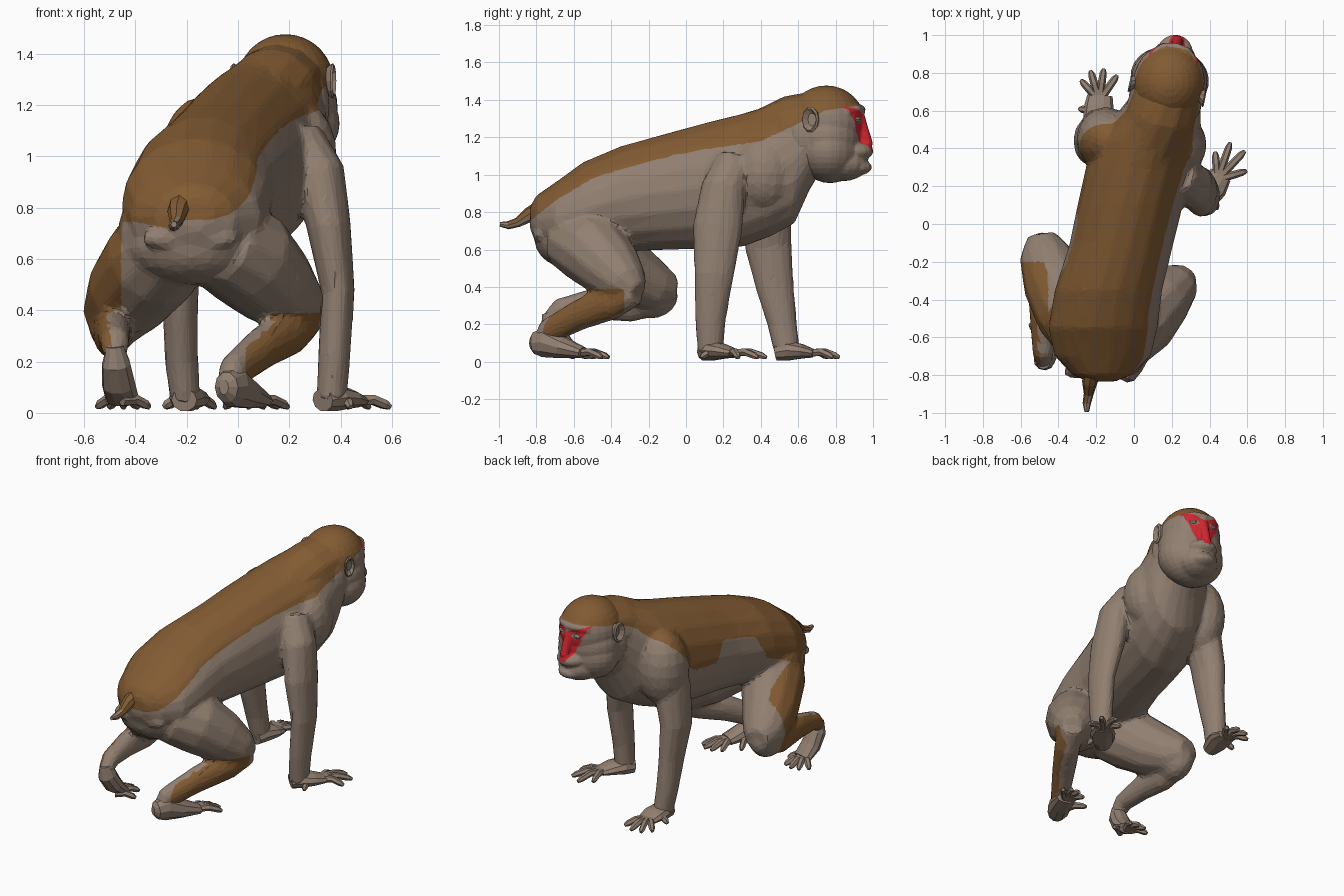
import bpy, bmesh, math
from mathutils import Vector, Matrix

if "Cube" in bpy.data.objects:
    bpy.data.objects.remove(bpy.data.objects["Cube"])

def material(name, rgb):
    m = bpy.data.materials.new(name)
    m.diffuse_color = (*rgb, 1)
    m.use_nodes = True
    m.node_tree.nodes["Principled BSDF"].inputs["Base Color"].default_value = m.diffuse_color
    return m

MATS = [material("grey_fur", (0.285, 0.213, 0.165)),
        material("brown_fur", (0.225, 0.105, 0.033)),
        material("red_face", (0.62, 0.02, 0.03))]
X, Y, Z = Vector((1, 0, 0)), Vector((0, 1, 0)), Vector((0, 0, 1))

def tube(bm, pts, ref=Z, n=12, upright=False):
    """Loft of ellipses: each point is x, y, z, side radius, (ref radius)."""
    rings = []
    for i, p in enumerate(pts):
        a, b = pts[max(i - 1, 0)], pts[min(i + 1, len(pts) - 1)]
        t = (Vector(b[:3]) - Vector(a[:3])).normalized()
        s = X if upright else t.cross(ref).normalized()
        u = Z if upright else s.cross(t).normalized()
        ring = []
        for k in range(n):
            g = 2 * math.pi * k / n
            ring.append(bm.verts.new(Vector(p[:3]) + s * p[3] * math.cos(g) + u * p[-1] * math.sin(g)))
        rings.append(ring)
    for r, q in zip(rings, rings[1:]):
        for k in range(n):
            bm.faces.new((r[k], r[(k + 1) % n], q[(k + 1) % n], q[k]))
    bm.faces.new(rings[0][::-1])
    bm.faces.new(rings[-1])

def ball(bm, c, r, turn=0.0, seg=16):
    m = Matrix.Translation(c) @ Matrix.Rotation(turn, 4, 'Z') @ Matrix.Diagonal((*r, 1))
    bmesh.ops.create_uvsphere(bm, u_segments=seg, v_segments=max(6, seg * 2 // 3), radius=1, matrix=m)

def finish(name, bm, rule=None, voxel=0, ratio=1, soft=5):
    bmesh.ops.recalc_face_normals(bm, faces=bm.faces)
    me = bpy.data.meshes.new(name)
    bm.to_mesh(me)
    bm.free()
    ob = bpy.data.objects.new(name, me)
    bpy.context.collection.objects.link(ob)
    if voxel:   # fuse the volumes, soften the joins, then facet
        r = ob.modifiers.new("fuse", 'REMESH')
        r.mode, r.voxel_size = 'VOXEL', voxel
        s = ob.modifiers.new("soften", 'SMOOTH')
        s.factor, s.iterations = 0.5, soft
        d = ob.modifiers.new("facet", 'DECIMATE')
        d.ratio = ratio
        ev = ob.evaluated_get(bpy.context.evaluated_depsgraph_get())
        new = bpy.data.meshes.new_from_object(ev)
        ob.modifiers.clear()
        ob.data = me = new
        # cut the faces along the colour borders
        bm = bmesh.new()
        bm.from_mesh(me)
        for _ in range(3):
            bm.normal_update()
            tag = {v: rule(v.co, v.normal) for v in bm.verts}
            cut = [e for e in bm.edges if tag[e.verts[0]] != tag[e.verts[1]] and e.calc_length() > .009]
            bmesh.ops.subdivide_edges(bm, edges=cut, cuts=1)
            bmesh.ops.triangulate(bm, faces=[f for f in bm.faces if len(f.verts) > 3])
        bm.to_mesh(me)
        bm.free()
    me.materials.clear()
    for m in MATS:
        me.materials.append(m)
    for f in me.polygons:
        f.use_smooth = False
        f.material_index = rule(f.center, f.normal) if rule else 0
    return ob

# ---- colour rules
def interp(y, pts):
    for (a, p), (b, q) in zip(pts, pts[1:]):
        if y <= b:
            return p + (q - p) * max(0, (y - a) / (b - a))
    return pts[-1][1]

EDGE = [(-.85, .74), (-.7, .86), (-.5, .98), (-.25, 1.06), (0, 1.12), (.4, 1.18), (.55, 1.25), (.75, 1.345), (1, 1.38)]
DROP = [(-.8, .05), (-.5, .24), (-.3, .22), (-.22, .08), (.02, .08), (.1, .22), (.28, .24), (.42, .12), (.6, 0)]

def fur(c, n):
    z = interp(c.y, EDGE)
    if c.x < -.08 + .2 * c.y:                       # left flank is browner
        z -= interp(c.y, DROP)
    if c.z > z:
        return 1
    if c.x < -.455 and n.x < -.4 and c.y < -.2:     # outer left thigh
        return 1
    if c.x > .03 and c.y < -.33 and c.z < .39 and n.x * .86 - n.y * .5 > .45:
        return 1                                    # outer right shin
    return 0

YAW = -0.2
FWD = Vector((math.sin(-YAW), math.cos(YAW), 0))
SIDE = Vector((math.cos(YAW), -math.sin(-YAW), 0))
HEAD = Vector((.185, .75, 0))

def at(u, v, z):
    """Head coordinates: sideways, forward, height."""
    return HEAD + SIDE * u + FWD * v + Z * z

def face_rule(c, n):
    d = c - HEAD
    u, v = abs(d.dot(SIDE)), d.dot(FWD)
    eye = ((u - .064) / .03) ** 2 + ((c.z - 1.293) / .016) ** 2 < 1
    if v > .1 and 1.125 < c.z < 1.315 + .4 * u and u < .025 + (c.z - 1.125) * .46 and not eye:
        return 2
    return fur(c, n)

# ---- body with limbs
bm = bmesh.new()
tube(bm, [(-.17, -.835, .77, .07, .06), (-.17, -.80, .76, .155, .13), (-.165, -.70, .76, .255, .2),
          (-.165, -.55, .81, .29, .26), (-.135, -.35, .87, .285, .285), (-.065, -.1, .91, .275, .315),
          (-.02, .1, .94, .28, .34), (.03, .3, .97, .285, .36), (.08, .45, 1.02, .275, .355),
          (.13, .58, 1.08, .225, .345), (.16, .66, 1.18, .19, .265), (.18, .74, 1.24, .17, .19)], n=18, upright=True)
tube(bm, [(.08, .42, 1.17, .18), (.14, .58, 1.24, .19), (.185, .74, 1.275, .18)])      # nape
ball(bm, (.25, .42, 1.01), (.135, .16, .2))                                            # right chest
ball(bm, (-.15, .45, .98), (.155, .17, .25))                                           # left shoulder
# right arm, left arm
tube(bm, [(.23, .26, 1.06, .11), (.32, .2, .93, .1, .12), (.355, .17, .72, .087, .135),
          (.39, .15, .47, .066, .108), (.375, .13, .22, .064, .083), (.365, .13, .05, .06, .07)], Y)
tube(bm, [(-.08, .4, 1.02, .13), (-.2, .43, .85, .11, .13), (-.235, .44, .62, .087, .128),
          (-.225, .475, .4, .07, .103), (-.22, .515, .2, .066, .08), (-.205, .54, .05, .06, .07)], Y)
# buttocks and left hip
ball(bm, (-.18, -.62, .65), (.25, .19, .15), 0, 20)
ball(bm, (-.29, -.53, .7), (.18, .2, .2))
# thighs
tube(bm, [(-.08, -.62, .67, .18), (.04, -.5, .6, .2), (.15, -.39, .49, .168), (.24, -.31, .41, .118), (.28, -.26, .37, .06)])
tube(bm, [(-.24, -.6, .69, .18), (-.33, -.46, .59, .2), (-.42, -.3, .47, .175), (-.475, -.15, .39, .135), (-.49, -.055, .38, .075)])
ball(bm, (-.485, -.19, .355), (.1, .15, .125))
# shins
tube(bm, [(.27, -.27, .37, .07), (.2, -.4, .32, .082, .098), (.09, -.57, .25, .072, .083), (-.02, -.74, .16, .057, .07),
          (-.035, -.77, .11, .05)])
tube(bm, [(-.49, -.12, .34, .08), (-.49, -.3, .31, .077, .1), (-.485, -.5, .31, .067, .083), (-.48, -.68, .28, .058),
          (-.48, -.73, .22, .047)])
# seat pads
for x in (-.29, -.09):
    ball(bm, (x, -.785, .68), (.09, .035, .04))
finish("body", bm, fur, .014, .07, 8)

# ---- head
bm = bmesh.new()
ball(bm, at(0, 0, 1.285), (.19, .205, .192), YAW, 24)           # skull
ball(bm, at(0, .02, 1.13), (.21, .17, .175), YAW, 24)           # cheeks and jaw
ball(bm, at(0, .01, 1.2), (.203, .185, .17), YAW, 24)           # temples
ball(bm, at(0, -.1, 1.2), (.195, .15, .22), YAW, 24)            # nape
ball(bm, at(0, .09, 1.06), (.135, .14, .095), YAW)              # jaw
ball(bm, at(0, .152, 1.125), (.1, .105, .055), YAW)             # upper lip
ball(bm, at(0, .145, 1.04), (.09, .105, .048), YAW)             # lower lip
tube(bm, [(*at(0, .17, 1.35), .03), (*at(0, .2, 1.25), .028), (*at(0, .225, 1.165), .03), (*at(0, .22, 1.14), .026)], X)
tube(bm, [(*at(-.12, .13, 1.335), .022), (*at(-.06, .178, 1.35), .024), (*at(0, .19, 1.345), .024),
          (*at(.06, .178, 1.35), .024), (*at(.12, .13, 1.335), .022)])
finish("head", bm, face_rule, .0095, .13, 3)

# ---- eyes and ears
for s, side in ((-1, "left"), (1, "right")):
    bm = bmesh.new()
    ball(bm, at(s * .064, .174, 1.295), (.029, .026, .017), YAW, 10)
    finish(side + "_eye", bm)
    bm = bmesh.new()
    n = 10
    rows = []
    for out, r in ((-.03, .6), (.012, 1), (.02, .85), (.0, .5)):    # cupped ear profile
        rows.append([bm.verts.new(at(s * (.185 + out), -.04 - out * .6 + .045 * r * math.cos(k * math.tau / n),
                                     1.295 + .07 * r * math.sin(k * math.tau / n))) for k in range(n)])
    for a, b in zip(rows, rows[1:]):
        for k in range(n):
            bm.faces.new((a[k], a[(k + 1) % n], b[(k + 1) % n], b[k]))
    bm.faces.new(rows[-1])
    bm.faces.new(rows[0][::-1])
    finish(side + "_ear", bm)

# ---- tail
bm = bmesh.new()
tube(bm, [(-.22, -.77, .82, .05), (-.235, -.84, .785, .04), (-.24, -.9, .745, .026), (-.25, -.95, .73, .022),
          (-.25, -.995, .735, .012)], n=8)
finish("tail", bm, lambda c, n: 1 if c.y > -.93 and n.z > .2 else 0)

# ---- hands and feet: a flat palm with bent digits
def paw(name, palm, tips, r=.021):
    bm = bmesh.new()
    tube(bm, palm, n=10)
    a, b = Vector(palm[-3][:3]), Vector(palm[-1][:3])
    for i, (x, y) in enumerate(tips):
        tip = Vector((x, y, .022))
        root = a.lerp(b, .35 if i == 0 else .8)
        root = root + (tip - root) * .12
        root.z = .048
        mid = root.lerp(tip, .5)
        mid.z = .052
        end = root.lerp(tip, .85)
        end.z = .033
        tube(bm, [(*root, r * 1.1), (*mid, r), (*end, r * .9), (*tip, r * .5)], n=6)
    finish(name, bm)

paw("right_hand", [(.33, .09, .05, .05, .045), (.37, .14, .06, .075, .055), (.42, .2, .055, .078, .04),
                   (.46, .26, .045, .06, .024)],
    [(.44, .08), (.595, .28), (.585, .385), (.51, .43), (.43, .38)])
paw("left_hand", [(-.21, .48, .05, .05, .045), (-.2, .55, .06, .07, .055), (-.185, .62, .055, .078, .04),
                  (-.18, .68, .045, .067, .024)],
    [(-.29, .61), (-.28, .76), (-.23, .81), (-.16, .82), (-.09, .785)])
paw("right_foot", [(-.055, -.83, .1, .02, .03), (-.045, -.81, .1, .05, .06), (-.02, -.75, .105, .068, .085),
                   (.03, -.66, .075, .068, .06), (.08, -.55, .048, .063, .03)],
    [(-.05, -.52), (.04, -.44), (.1, -.41), (.155, -.415), (.195, -.45)])
paw("left_foot", [(-.48, -.735, .26, .035, .035), (-.475, -.72, .19, .057, .06), (-.465, -.67, .11, .067, .055),
                  (-.45, -.6, .05, .067, .033)],
    [(-.345, -.6), (-.39, -.5), (-.445, -.48), (-.5, -.49), (-.55, -.53)])
